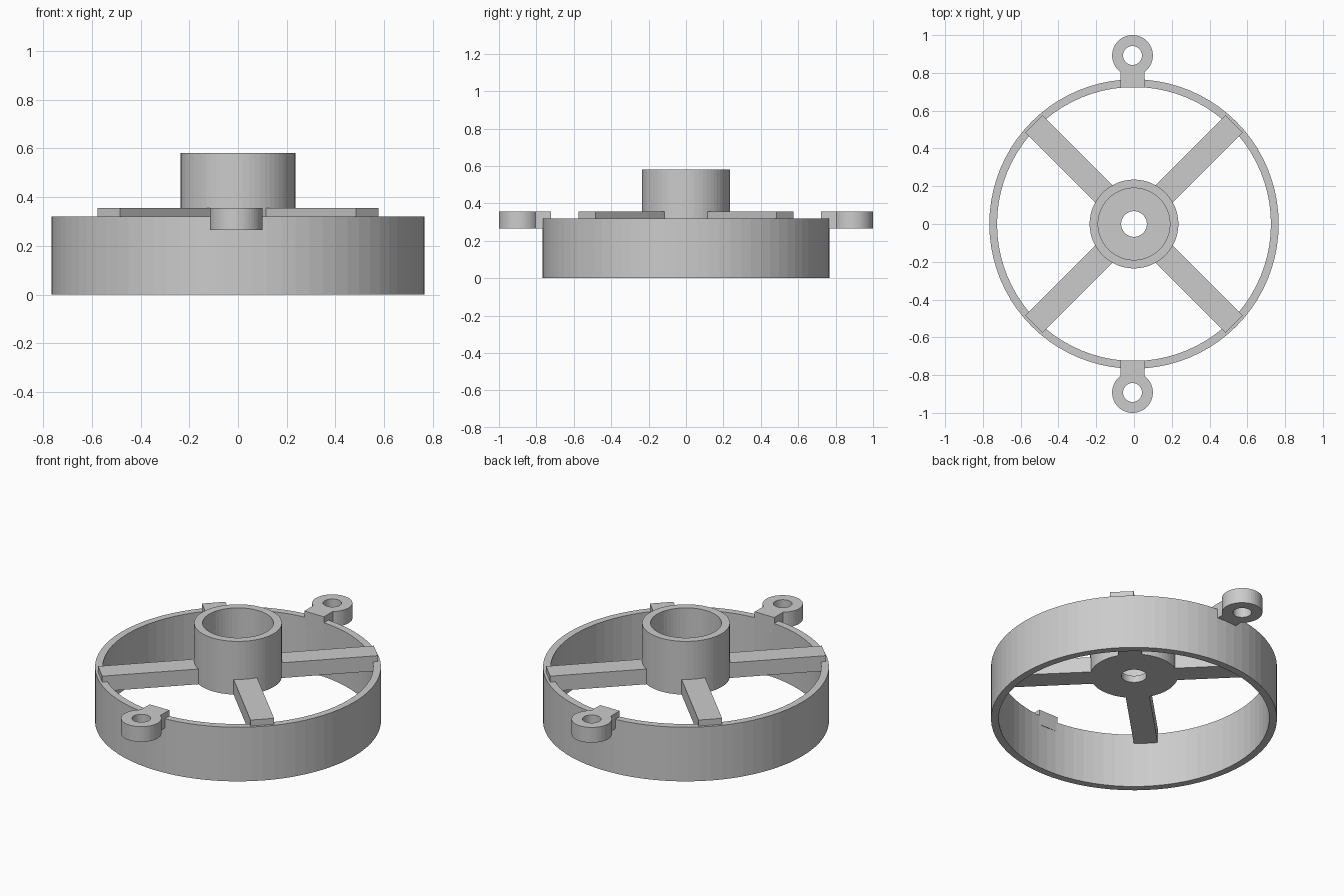
import bpy
import bmesh
from math import cos, sin, pi, asin
from mathutils import Matrix

cube = bpy.data.objects.get("Cube")
if cube:
    bpy.data.objects.remove(cube, do_unlink=True)

grey = bpy.data.materials.new("plain grey")
grey.use_nodes = True
COLOUR = (0.6, 0.6, 0.6, 1)
grey.diffuse_color = COLOUR
grey.node_tree.nodes["Principled BSDF"].inputs["Base Color"].default_value = COLOUR

LOW, HIGH = 0.265, 0.355      # shared underside and top of spokes and lugs
HALF_WIDTH = 0.064            # half width of spokes and lug necks


def add_object(name, mesh):
    mesh.materials.clear()
    mesh.materials.append(grey)
    obj = bpy.data.objects.new(name, mesh)
    bpy.context.collection.objects.link(obj)
    return obj


def lathe(name, profile, sides):
    """Revolve a closed (radius, height) profile around z."""
    bm = bmesh.new()
    rings = [[bm.verts.new((r * cos(2 * pi * i / sides), r * sin(2 * pi * i / sides), z))
              for i in range(sides)] for r, z in profile]
    for a, b in zip(rings, rings[1:] + rings[:1]):
        for i in range(sides):
            j = (i + 1) % sides
            bm.faces.new((a[i], a[j], b[j], b[i]))
    bmesh.ops.recalc_face_normals(bm, faces=bm.faces)
    mesh = bpy.data.meshes.new(name)
    bm.to_mesh(mesh)
    bm.free()
    return add_object(name, mesh)


def plate(name, outlines):
    """Extrude flat outlines (inner ones become holes) from LOW to HIGH."""
    curve = bpy.data.curves.new(name + "_outline", "CURVE")
    curve.dimensions = "2D"
    curve.fill_mode = "BOTH"
    curve.extrude = (HIGH - LOW) / 2
    for points in outlines:
        spline = curve.splines.new("POLY")
        spline.points.add(len(points) - 1)
        for p, (x, y) in zip(spline.points, points):
            p.co = (x, y, 0, 1)
        spline.use_cyclic_u = True
        spline.use_smooth = False
    helper = bpy.data.objects.new(name + "_helper", curve)
    bpy.context.collection.objects.link(helper)
    graph = bpy.context.evaluated_depsgraph_get()
    mesh = bpy.data.meshes.new_from_object(helper.evaluated_get(graph))
    bpy.data.objects.remove(helper, do_unlink=True)
    bm = bmesh.new()
    bm.from_mesh(mesh)
    bmesh.ops.remove_doubles(bm, verts=bm.verts, dist=0.0001)
    bmesh.ops.translate(bm, verts=bm.verts, vec=(0, 0, (LOW + HIGH) / 2))
    bmesh.ops.recalc_face_normals(bm, faces=bm.faces)
    bm.to_mesh(mesh)
    bm.free()
    mesh.name = name
    return add_object(name, mesh)


# Outer ring
lathe("outer_ring", [(0.766, 0), (0.766, 0.32), (0.725, 0.32), (0.725, 0)], 80)

# Cup-shaped hub with a small hole through its floor
lathe("hub", [(0.068, LOW), (0.235, LOW), (0.235, 0.58),
              (0.19, 0.58), (0.19, LOW + 0.04), (0.068, LOW + 0.04)], 64)

# Four diagonal spokes
for i in range(4):
    bm = bmesh.new()
    bmesh.ops.create_cube(bm, size=1)
    inner, outer = 0.222, 0.75
    bmesh.ops.scale(bm, verts=bm.verts, vec=(outer - inner, 2 * HALF_WIDTH, HIGH - LOW))
    bmesh.ops.translate(bm, verts=bm.verts, vec=((inner + outer) / 2, 0, (LOW + HIGH) / 2))
    bmesh.ops.rotate(bm, verts=bm.verts, matrix=Matrix.Rotation(pi / 4 + i * pi / 2, 3, "Z"))
    mesh = bpy.data.meshes.new(f"spoke_{i + 1}")
    bm.to_mesh(mesh)
    bm.free()
    add_object(mesh.name, mesh)

# Mounting lugs: a round eye on a straight neck, front and back
EYE_X, EYE_Y, EYE_R, HOLE_R = -0.008, 0.892, 0.108, 0.05
start = asin(HALF_WIDTH / EYE_R)
for name, side in (("back_lug", 1), ("front_lug", -1)):
    steps = 40
    angles = [start + (2 * pi - 2 * start) * k / steps for k in range(steps + 1)]
    eye = [(EYE_X + EYE_R * sin(a), side * (EYE_Y - EYE_R * cos(a))) for a in angles]
    neck = [(EYE_X - HALF_WIDTH, side * 0.722), (EYE_X + HALF_WIDTH, side * 0.722)]
    hole = [(EYE_X + HOLE_R * cos(2 * pi * k / 32), side * EYE_Y + HOLE_R * sin(2 * pi * k / 32))
            for k in range(32)]
    plate(name, [eye + neck, hole])
